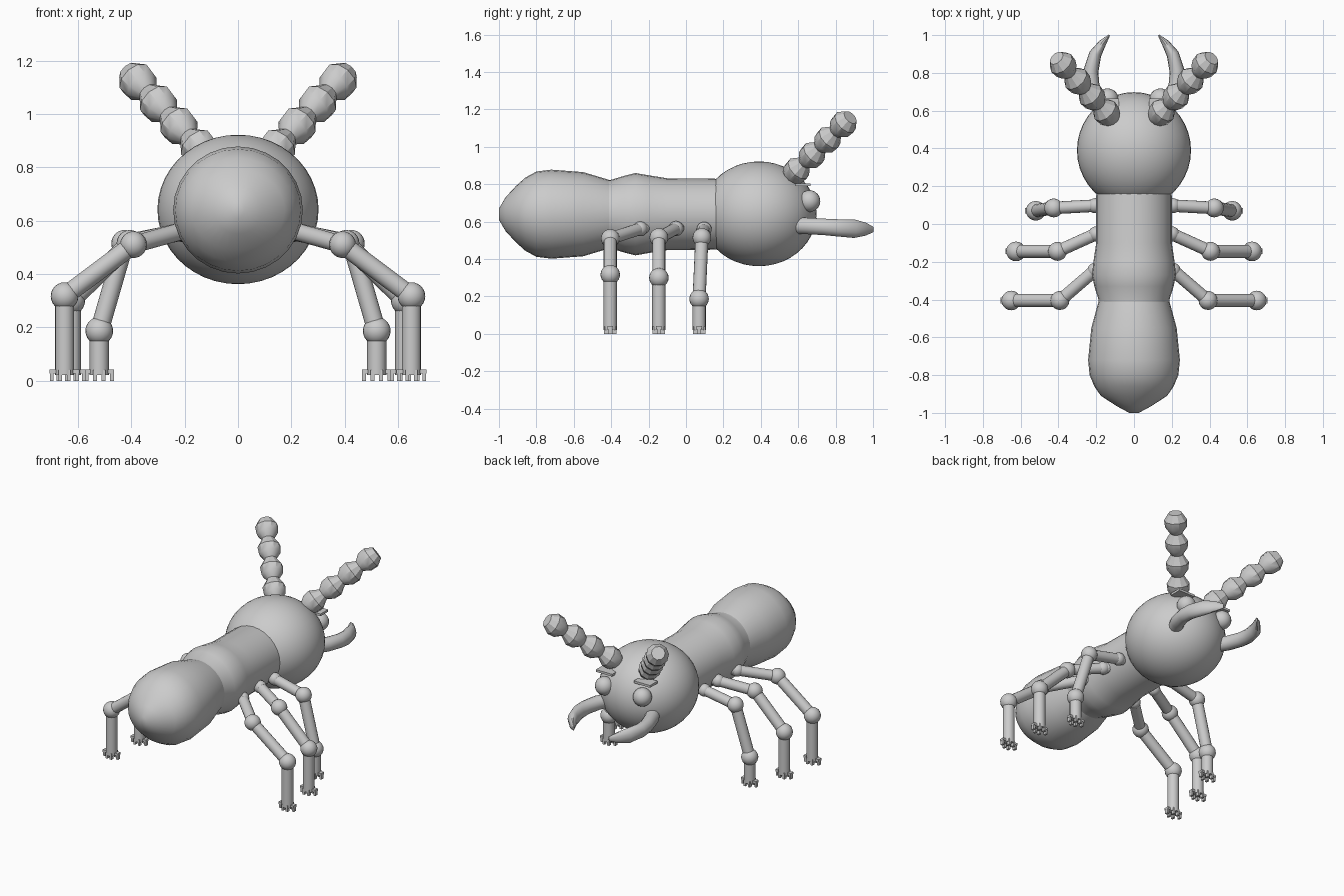
import bpy, bmesh
from math import cos, sin, pi, radians
from mathutils import Vector, Matrix

if "Cube" in bpy.data.objects:
    bpy.data.objects.remove(bpy.data.objects["Cube"])


def finish(name, bm, mirror=False, angle=35):
    bmesh.ops.recalc_face_normals(bm, faces=bm.faces)
    me = bpy.data.meshes.new(name)
    bm.to_mesh(me)
    bm.free()
    ob = bpy.data.objects.new(name, me)
    bpy.context.collection.objects.link(ob)
    if mirror:
        m = ob.modifiers.new("Mirror", 'MIRROR')
        m.use_mirror_merge = False
    bpy.ops.object.select_all(action='DESELECT')
    ob.select_set(True)
    bpy.context.view_layer.objects.active = ob
    bpy.ops.object.shade_smooth_by_angle(angle=radians(angle))
    return ob


def loft(bm, path, radii, sides):
    """Skin elliptical rings (side radius, up radius) along a path."""
    pts = [Vector(p) for p in path]
    rings = []
    for i, (p, (ra, rb)) in enumerate(zip(pts, radii)):
        t = (pts[min(i + 1, len(pts) - 1)] - pts[max(i - 1, 0)]).normalized()
        ref = Vector((0, 1, 0)) if abs(t.z) > 0.9 else Vector((0, 0, 1))
        a = t.cross(ref).normalized()
        b = a.cross(t)
        rings.append([bm.verts.new(p + a * ra * cos(2 * pi * k / sides) + b * rb * sin(2 * pi * k / sides))
                      for k in range(sides)])
    for r, s in zip(rings, rings[1:]):
        for k in range(sides):
            n = (k + 1) % sides
            bm.faces.new((r[k], r[n], s[n], s[k]))
    bm.faces.new(rings[0])
    bm.faces.new(rings[-1])


def ball(bm, c, r, seg=20):
    size = r if isinstance(r, tuple) else (r, r, r)
    bmesh.ops.create_uvsphere(bm, u_segments=seg, v_segments=seg // 2 + 2, radius=1,
                              matrix=Matrix.Translation(c) @ Matrix.Diagonal((*size, 1)))


def box(bm, c, size, rot=Matrix()):
    bmesh.ops.create_cube(bm, size=1, matrix=Matrix.Translation(c) @ rot @ Matrix.Diagonal((*size, 1)))


def body(name, rows, z=0.64):
    bm = bmesh.new()
    loft(bm, [(0, y, z) for y, _, _ in rows], [(rx, rz) for _, rx, rz in rows], 28)
    finish(name, bm)


# Abdomen and thorax: y, half width, half height
body("abdomen", [(-1, 0.025, 0.03), (-0.965, 0.09, 0.09), (-0.91, 0.175, 0.15), (-0.86, 0.21, 0.195),
                 (-0.80, 0.235, 0.228), (-0.72, 0.243, 0.238), (-0.55, 0.226, 0.225), (-0.40, 0.185, 0.18)])
body("thorax", [(-0.42, 0.188, 0.184), (-0.40, 0.188, 0.184), (-0.33, 0.21, 0.205), (-0.27, 0.222, 0.22),
                (-0.20, 0.215, 0.208), (-0.10, 0.20, 0.192), (0.15, 0.20, 0.19), (0.22, 0.19, 0.18)])

# Head
bm = bmesh.new()
ball(bm, (0, 0.39, 0.642), (0.302, 0.308, 0.28), 40)
finish("head", bm)

# Eyes and brow plates
bm = bmesh.new()
ball(bm, (0.14, 0.66, 0.71), 0.058)
finish("eye", bm, True)
bm = bmesh.new()
box(bm, (0.14, 0.625, 0.797), (0.12, 0.08, 0.015))
finish("brow_plate", bm, True)

# Mandibles
bm = bmesh.new()
loft(bm, [(0.15, 0.56, 0.58), (0.20, 0.65, 0.577), (0.226, 0.74, 0.572), (0.228, 0.81, 0.567),
          (0.205, 0.90, 0.562), (0.165, 0.96, 0.56), (0.13, 1.0, 0.558)],
     [(0.045, 0.045), (0.045, 0.045), (0.042, 0.045), (0.040, 0.047),
      (0.033, 0.05), (0.02, 0.035), (0.004, 0.015)], 14)
finish("mandible", bm, True)

# Beaded antennae
bm = bmesh.new()
first, last = Vector((0.145, 0.59, 0.872)), Vector((0.375, 0.84, 1.12))
step = (last - first) / 3
path, radii = [], []
for i in range(4):
    for f, r in ((-0.48, 0.038), (-0.2, 0.066), (0.14, 0.070), (0.46, 0.042)):
        path.append(first + step * (i + f))
        radii.append((r, r))
loft(bm, path, radii, 10)
finish("antenna", bm, True, 30)

# Legs: hip, knee, ankle
legs = {"front_leg": ((0.15, 0.10, 0.57), (0.425, 0.085, 0.515), (0.52, 0.07, 0.187)),
        "middle_leg": ((0.15, -0.03, 0.575), (0.405, -0.145, 0.515), (0.625, -0.145, 0.30)),
        "rear_leg": ((0.16, -0.205, 0.575), (0.392, -0.405, 0.51), (0.65, -0.405, 0.317))}
for name, (hip, knee, ankle) in legs.items():
    bm = bmesh.new()
    x, y, _ = ankle
    for a, b, r in ((hip, knee, 0.033), (knee, ankle, 0.035), (ankle, (x, y, 0.022), 0.036)):
        loft(bm, [a, b], [(r, r)] * 2, 16)
    ball(bm, Vector(hip).lerp(Vector(knee), 0.2), 0.04)
    ball(bm, knee, 0.05)
    ball(bm, ankle, 0.052)
    # Small toes around the foot
    for dx, dy in ((-0.048, 0), (0.048, 0), (-0.016, -0.022), (0.016, -0.022), (-0.016, 0.022), (0.016, 0.022)):
        if dy == 0:
            box(bm, (x + dx * 0.85, y, 0.034), (0.03, 0.03, 0.015))
        box(bm, (x + dx, y + dy, 0.02), (0.014, 0.022, 0.04))
    finish(name, bm, True)
